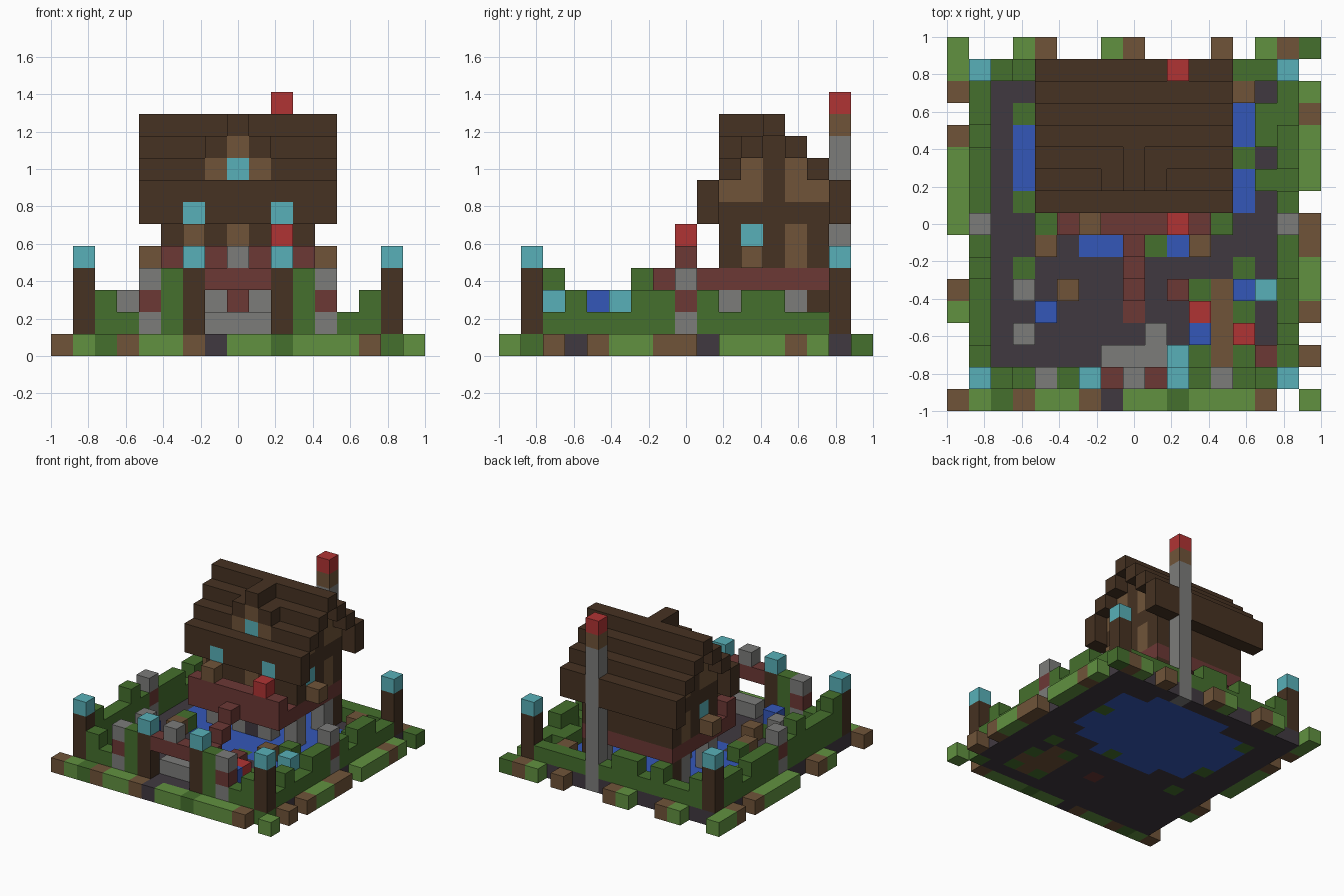
import bpy
import bmesh
from mathutils import Vector

cube = bpy.data.objects.get("Cube")
if cube:
    bpy.data.objects.remove(cube)

GRID = 17
UNIT = 2 / GRID
MID = GRID // 2
LAST = GRID - 1

PALETTE = {
    "G": ("hedge green", "45702D"), "L": ("light grass", "619140"),
    "D": ("dark timber", "463222"), "N": ("light timber", "705439"),
    "K": ("dark soil", "403940"), "M": ("maroon planks", "6C3835"),
    "R": ("bright red", "B03434"), "C": ("lamp cyan", "58B0B8"),
    "B": ("water blue", "3457B8"), "S": ("stone grey", "7C7C7A"),
}


def linear(pair):
    c = int(pair, 16) / 255
    return c / 12.92 if c < 0.04 else ((c + 0.055) / 1.055) ** 2.4


materials = {}
for key, (label, code) in PALETTE.items():
    mat = bpy.data.materials.new(label)
    mat.use_nodes = True
    rgba = [linear(code[n:n + 2]) for n in (0, 2, 4)] + [1]
    mat.diffuse_color = rgba
    shader = mat.node_tree.nodes["Principled BSDF"]
    shader.inputs["Base Color"].default_value = rgba
    shader.inputs["Roughness"].default_value = 0.9
    materials[key] = mat

blocks = {}


def fill(part, colour, xs, ys, zs):
    """Fill a box of blocks; each range is one index or an inclusive pair."""
    spans = [(s, s) if isinstance(s, int) else s for s in (xs, ys, zs)]
    (a, b), (c, d), (e, f) = spans
    for i in range(a, b + 1):
        for j in range(c, d + 1):
            for k in range(e, f + 1):
                blocks[i, j, k] = (part, colour)


def both(part, colour, x, ys, zs):
    """Fill one column of blocks on both sides."""
    fill(part, colour, x, ys, zs)
    fill(part, colour, LAST - x, ys, zs)


def stack(part, x, y, colours, z=1):
    """Pile single blocks upward, one per letter."""
    for n, colour in enumerate(colours):
        fill(part, colour, x, y, z + n)


# soil base with green patches and a planting bed
fill("ground", "K", (1, 15), (1, 15), 0)
fill("ground", "N", 12, (2, 5), 0)
fill("ground", "N", (11, 13), 3, 0)
fill("ground", "N", 11, 4, 0)
for x, y in ((3, 6), (13, 6), (11, 2), (13, 2), (13, 4), (11, 5), (15, 1)):
    fill("ground", "G", x, y, 0)
fill("ground", "M", MID, 4, 0)

# pond reaching under the house, with green banks
for xs, ys in (((4, 12), (8, 13)), ((6, 11), 14), ((6, 10), 7),
               (3, (10, 12)), (13, (9, 13))):
    fill("pond", "B", xs, ys, 0)
for x, y in ((9, 7), (3, 13), (3, 9), (13, 11)):
    fill("pond_bank", "G", x, y, 0)

# ragged lawn edge; a dot leaves a gap
EDGES = (
    ("NLGNLLNKLLGLLLN.L", lambda n: (n, 0)),
    ("L..LN..LN...N.LNG", lambda n: (n, LAST)),
    ("N...LN..LLLLN.NLL", lambda n: (0, n)),
    ("L.N.NLLNN.LLLNL.G", lambda n: (LAST, n)),
)
for letters, place in EDGES:
    for n, letter in enumerate(letters):
        if letter != ".":
            fill("lawn_edge", letter, *place(n), 0)

# hedges: heights from front to back along each side, then along the back
for j, (left, right) in enumerate(zip("3222322222122", "1211221212211")):
    fill("hedge", "G", 1, j + 2, (1, int(left)))
    fill("hedge", "G", 15, j + 2, (1, int(right)))
for i, tall in enumerate("2112122111111"):
    fill("hedge", "G", i + 2, 15, (1, int(tall)))
both("hedge", "G", 2, 1, (1, 2))
both("hedge", "G", 3, 1, 1)
both("hedge", "G", 5, 1, (1, 3))
both("hedge", "G", 4, 8, 1)
for j in (10, 12, 13):
    fill("hedge", "G", 14, j, 1)

# lamp posts at the corners and the gate
for x, y in ((1, 1), (6, 1), (1, 15)):
    both("lamp_post", "D", x, y, (1, 3))
    both("lamp_post", "C", x, y, 4)

# stone fence posts with a maroon band
for x, y in ((4, 1), (1, 8)):
    for side in (x, LAST - x):
        stack("fence_post", side, y, "SMS")

# gate beam and stone step
fill("gate_beam", "M", (7, 9), 1, 3)
fill("gate_beam", "S", MID, 1, 4)
fill("stone_step", "S", (7, 9), 2, 1)

# flowers, stones and tubs in the garden
for x, y, colours in ((4, 4, "GB"), (10, 2, "GC"), (14, 5, "GC"), (13, 5, "B"),
                      (11, 4, "R"), (11, 3, "B"), (13, 3, "R"), (14, 2, "M"),
                      (10, 5, "M"), (5, 5, "N"), (4, 7, "N"), (11, 7, "N"),
                      (13, 14, "N"), (3, 3, "S"), (3, 5, "SS"), (9, 3, "S")):
    stack("garden_plant", x, y, colours)

# stilts and foundation
for j in (10, 13):
    both("stilt", "S", 5, j, (1, 2))
both("stilt", "D", 5, 14, (1, 2))
both("stilt", "S", 7, 10, (1, 2))
fill("stilt", "K", MID, 10, (1, 2))

# deck, stairs, railing and pots
fill("deck", "M", (5, 11), (8, 14), 3)
for n, j in enumerate((5, 6, 7)):
    fill("stair", "M", MID, j, n + 1)
fill("railing", "M", (5, 11), 8, 4)
fill("flower_pot", "N", 6, 8, 5)
fill("flower_pot", "R", 10, 8, 5)

# house walls with door, side doors, windows and window boxes
fill("house_wall", "D", (5, 11), (10, 14), (4, 8))
fill("house_wall", "D", (5, 11), 12, 9)
fill("front_door", "N", MID, 10, (4, 5))
both("side_door", "N", 5, 13, (4, 5))
both("window", "C", 5, 11, 5)
both("window_box", "N", 4, 11, 4)

# stepped roof, shell rows climbing to the ridge
for n in range(4):
    for j in (9 + n, 15 - n):
        fill("roof", "D", (4, 12), j, (6 if n == 0 else 7 + n, 7 + n))
both("window", "C", 6, 9, 6)

# light gable panels at both ends
for j in (10, 11, 13, 14):
    both("gable_panel", "N", 5, j, 7)
for j in (11, 13):
    both("gable_panel", "N", 5, j, 8)

# dormer
both("dormer", "N", 7, 10, 8)
both("dormer", "D", 7, 10, 9)
stack("dormer", MID, 10, "CND", 8)
fill("dormer", "D", MID, 11, 10)

# chimney
fill("chimney", "S", 10, 15, (0, 9))
stack("chimney", 10, 15, "NR", 10)


def build(part):
    """Make one mesh from the exposed faces of a part's blocks."""
    bm = bmesh.new()
    mesh = bpy.data.meshes.new(part)
    slots = {}
    for cell, (owner, colour) in blocks.items():
        if owner != part:
            continue
        if colour not in slots:
            slots[colour] = len(slots)
            mesh.materials.append(materials[colour])
        centre = Vector((cell[0] - MID, cell[1] - MID, cell[2] + 0.5))
        for axis in range(3):
            for sign in (-1, 1):
                near = list(cell)
                near[axis] += sign
                if tuple(near) in blocks:
                    continue
                normal, u = Vector(), Vector()
                normal[axis] = sign / 2
                u[(axis + 1) % 3] = 0.5
                v = normal.cross(u) * 2
                ring = (-u - v, u - v, u + v, v - u)
                face = bm.faces.new([bm.verts.new((centre + normal + r) * UNIT) for r in ring])
                face.material_index = slots[colour]
    bmesh.ops.remove_doubles(bm, verts=bm.verts, dist=0.001)
    bm.to_mesh(mesh)
    bm.free()
    bpy.context.collection.objects.link(bpy.data.objects.new(part, mesh))


for name in sorted({owner for owner, _ in blocks.values()}):
    build(name)
